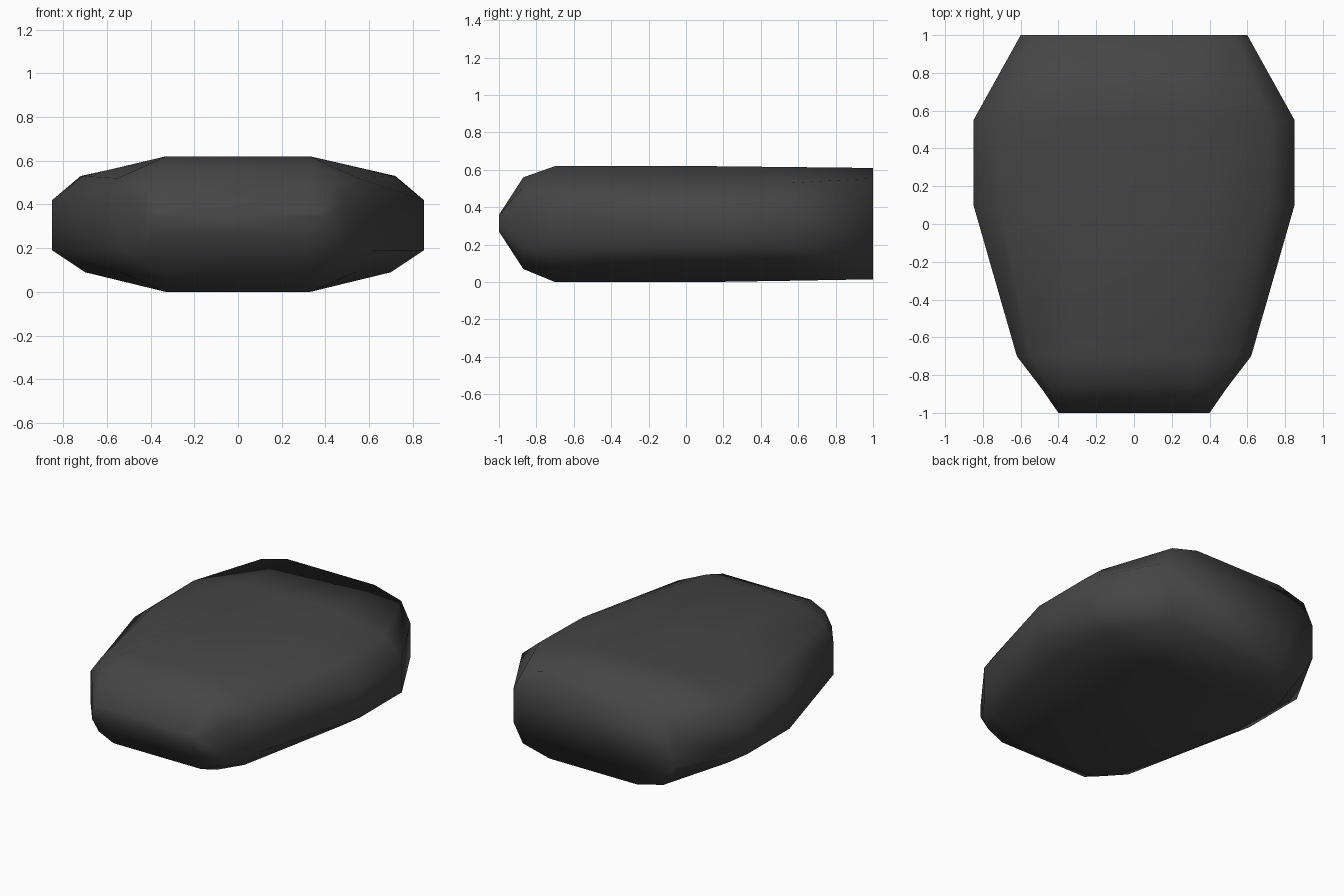
import bpy, bmesh

if "Cube" in bpy.data.objects:
    bpy.data.objects.remove(bpy.data.objects["Cube"])

# Right half of each cross-section, from top to bottom: y, then (x, z) points
SECTIONS = [
    (-1.00, [(.30, .36), (.37, .36), (.40, .345), (.40, .285), (.37, .27), (.30, .27)]),
    (-0.87, [(.33, .56), (.44, .51), (.49, .42), (.49, .19), (.44, .12), (.33, .07)]),
    (-0.70, [(.33, .62), (.55, .52), (.62, .42), (.62, .19), (.54, .09), (.33, .0)]),
    (0.10, [(.33, .62), (.71, .53), (.85, .42), (.85, .19), (.70, .09), (.33, .0)]),
    (0.55, [(.33, .615), (.72, .53), (.85, .42), (.85, .19), (.70, .09), (.33, .007)]),
    (1.00, [(.33, .61), (.53, .555), (.60, .42), (.60, .19), (.53, .065), (.33, .015)]),
]

bm = bmesh.new()

# Mirror each half profile into a closed ring
rings = []
for y, half in SECTIONS:
    points = half + [(-x, z) for x, z in reversed(half)]
    rings.append([bm.verts.new((x, y, z)) for x, z in points])

# Loft the rings and close both ends
for a, b in zip(rings, rings[1:]):
    n = len(a)
    for i in range(n):
        j = (i + 1) % n
        bm.faces.new((a[i], a[j], b[j], b[i]))
bm.faces.new(rings[0])
bm.faces.new(list(reversed(rings[-1])))
bmesh.ops.recalc_face_normals(bm, faces=bm.faces)
for face in bm.faces:
    face.smooth = True

mesh = bpy.data.meshes.new("stone_body")
bm.to_mesh(mesh)
bm.free()
body = bpy.data.objects.new("stone_body", mesh)
bpy.context.collection.objects.link(body)

# Dark grey surface
mat = bpy.data.materials.new("dark_grey")
mat.diffuse_color = (0.06, 0.06, 0.06, 1)
mat.use_nodes = True
mat.node_tree.nodes["Principled BSDF"].inputs["Base Color"].default_value = mat.diffuse_color
mesh.materials.append(mat)
